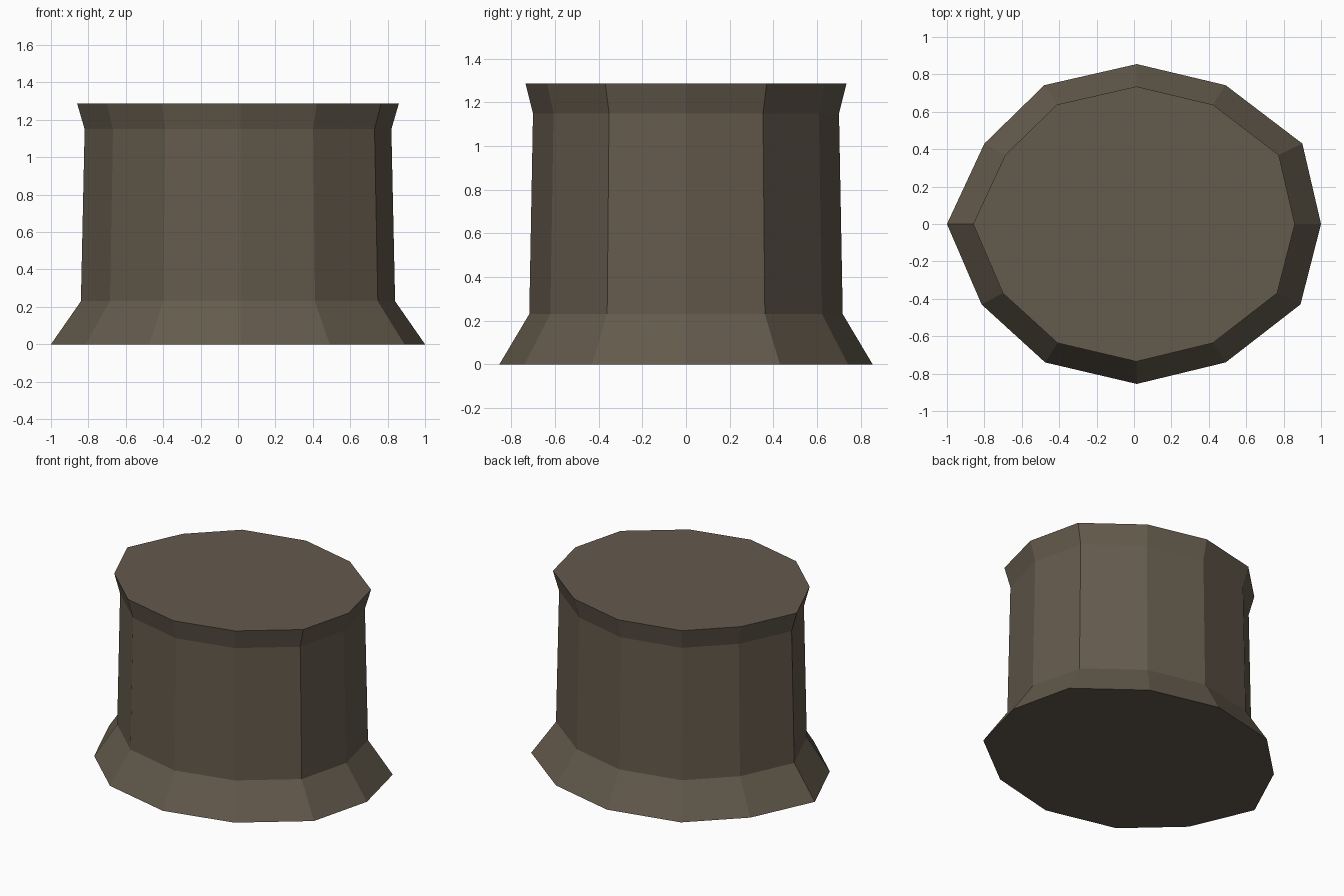
import bpy, bmesh

if "Cube" in bpy.data.objects:
    bpy.data.objects.remove(bpy.data.objects["Cube"])

# Slightly irregular twelve-sided outline of the foot
outline = [(1, 0), (0.90, 0.43), (0.49, 0.742), (0.015, 0.855), (-0.48, 0.742), (-0.80, 0.43),
           (-1, 0), (-0.815, -0.43), (-0.475, -0.74), (0.015, -0.855), (0.49, -0.74), (0.89, -0.43)]
# Height and scale of each ring: foot, shaft bottom, shaft top, rim
rings = [(0, 1), (0.23, 0.84), (1.15, 0.82), (1.287, 0.86)]

mat = bpy.data.materials.new("dark brown stone")
mat.diffuse_color = (0.127, 0.103, 0.073, 1)
mat.use_nodes = True
mat.node_tree.nodes["Principled BSDF"].inputs["Base Color"].default_value = mat.diffuse_color

# Flared stump: rings joined by flat side faces, closed by two caps
bm = bmesh.new()
loops = [[bm.verts.new((x * s, y * s, z)) for x, y in outline] for z, s in rings]
n = len(outline)
for low, high in zip(loops, loops[1:]):
    for i in range(n):
        j = (i + 1) % n
        bm.faces.new((low[i], low[j], high[j], high[i]))
bm.faces.new(loops[0][::-1])
bm.faces.new(loops[-1])
bmesh.ops.recalc_face_normals(bm, faces=bm.faces)

mesh = bpy.data.meshes.new("flared_pedestal")
bm.to_mesh(mesh)
bm.free()
mesh.materials.append(mat)
bpy.context.collection.objects.link(bpy.data.objects.new("flared_pedestal", mesh))
